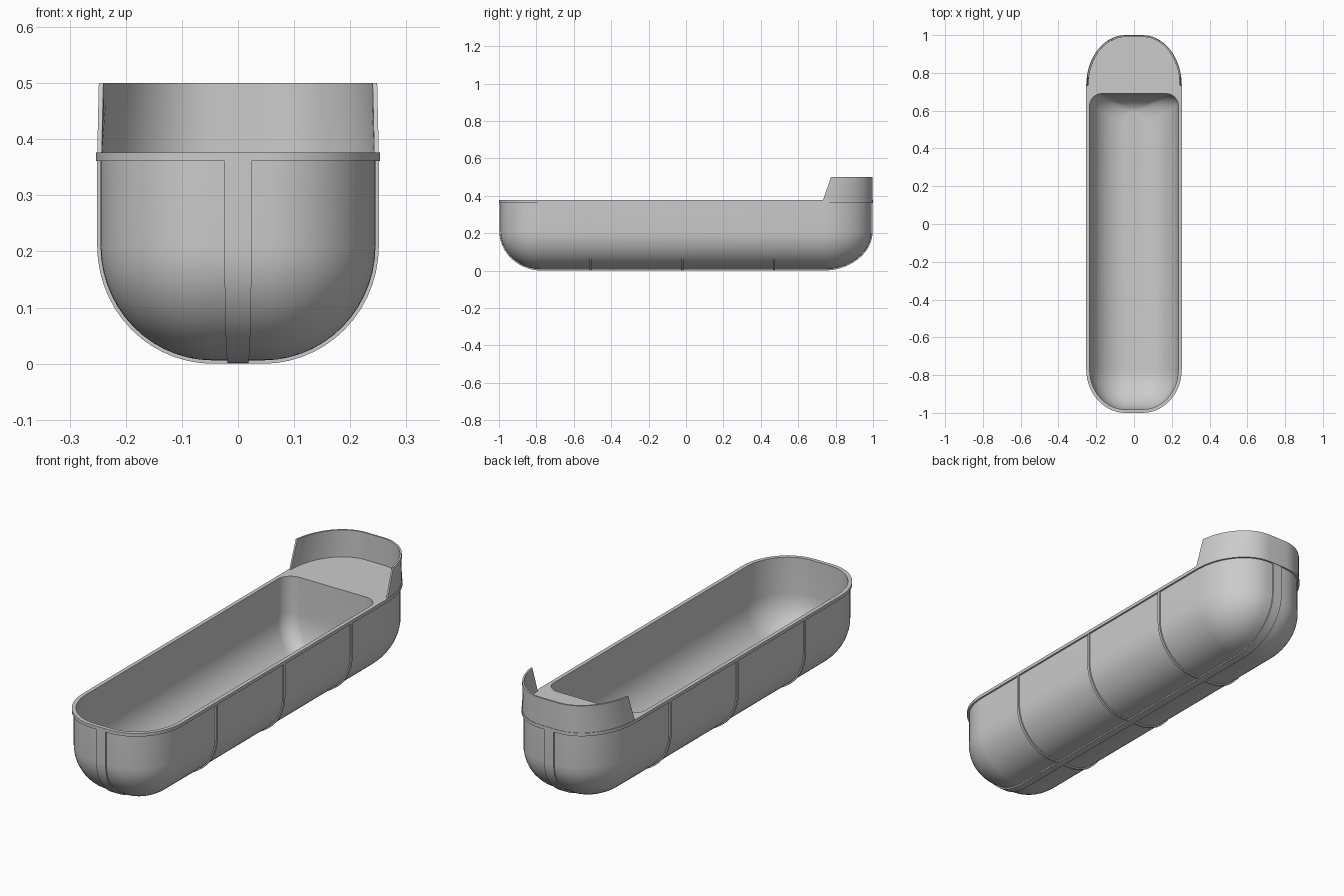
import bpy, bmesh
from math import sin, cos, pi, asin, radians

if "Cube" in bpy.data.objects:
    bpy.data.objects.remove(bpy.data.objects["Cube"])

N = 14  # segments per rounded corner


def finish(name, rings, closed_ring=True, closed_loft=False, caps=True):
    """Skin a list of equal-length point rings into an object."""
    bm = bmesh.new()
    vs = [[bm.verts.new(p) for p in r] for r in rings]
    n = len(rings[0])
    for i in range(len(vs) if closed_loft else len(vs) - 1):
        a, b = vs[i], vs[(i + 1) % len(vs)]
        for j in range(n if closed_ring else n - 1):
            k = (j + 1) % n
            bm.faces.new((a[j], a[k], b[k], b[j]))
    if caps:
        bm.faces.new(vs[0][::-1])
        bm.faces.new(vs[-1])
    bmesh.ops.remove_doubles(bm, verts=bm.verts, dist=1e-5)
    bmesh.ops.recalc_face_normals(bm, faces=bm.faces)
    me = bpy.data.meshes.new(name)
    bm.to_mesh(me)
    bm.free()
    ob = bpy.data.objects.new(name, me)
    bpy.context.collection.objects.link(ob)
    bpy.ops.object.select_all(action='DESELECT')
    ob.select_set(True)
    bpy.context.view_layer.objects.active = ob
    bpy.ops.object.shade_smooth_by_angle(angle=radians(35))
    return ob


def outline(front, back, z):
    """Plan outline; front/back = (corner centre x, y, radius x, radius y)."""
    pts = []
    for q, (sx, (cx, cy, rx, ry)) in enumerate(
            [(1, back), (-1, back), (-1, front), (1, front)]):
        for i in range(N + 1):
            a = (q + i / N) * pi / 2
            pts.append((sx * cx + rx * cos(a), cy + ry * sin(a), z))
    return pts


# Hull: rounded outside, rim lip, then the hollow inside and rear deck
CX, FY, BY = 0.045, -0.77, 0.735
ZF = 0.21  # height where the bottom rounding ends


def outer(c, z, o=0.0):
    return outline((CX, FY, 0.2 * c + o, 0.222 * c + o),
                   (CX, BY, 0.2 * c + o, 0.257 * c + o), z)


def inner(c, z):
    hx = CX + 0.19 * c
    r = min(0.065, hx * 0.8)
    return outline((CX, FY, 0.19 * c, 0.212 * c),
                   (hx - r, 0.59 + 0.1 * c - r, r, r), z)


arc = [i / N * pi / 2 for i in range(N + 1)]
rings = [outer(sin(a), ZF - 0.204 * cos(a)) for a in arc]
rings += [outer(1, 0.361), outer(1, 0.361, 0.008), outer(1, 0.376, 0.008)]
rings += [inner(1, 0.376)]
rings += [inner(sin(a), ZF - 0.19 * cos(a)) for a in reversed(arc)]
finish("hull", rings)


# Raised stern wall with slanted ends
def wall(o, z):
    y0 = 0.73 + 0.045 * (z - 0.37) / 0.13
    a0 = asin(min(1, max(0, (y0 - 0.73) / (0.262 + o))))
    half = [(CX + (0.2 + o) * cos(a), 0.73 + (0.262 + o) * sin(a), z)
            for a in [a0 + (pi / 2 - a0) * i / 20 for i in range(21)]]
    return half + [(-x, y, z) for x, y, z in reversed(half)]


section = [wall(0.006, 0.37), wall(0.006, 0.5), wall(-0.002, 0.5), wall(-0.002, 0.37)]
finish("stern_wall", list(zip(*section)))


# Keel strip and ribs: thin bands following the hull skin
def band(name, path, lift, place):
    """path = (u, z, normal u, normal z, half width)."""
    rs = []
    for u, z, nu, nz, w in path:
        a = (u - 0.006 * nu, z - 0.006 * nz)
        b = (u + lift * nu, z + lift * nz)
        rs.append([place(-w, *a), place(w, *a), place(w, *b), place(-w, *b)])
    finish(name, rs)


def skin(c0, r0, c1, r1, w_top, w_bot):
    """Path down one side, underneath and up the other."""
    p = [(c0 - r0, 0.365, -1, 0, w_top)]
    for a in arc:
        p.append((c0 - r0 * cos(a), ZF - 0.204 * sin(a), -cos(a), -sin(a),
                  w_bot + (w_top - w_bot) * cos(a)))
    for a in reversed(arc):
        p.append((c1 + r1 * cos(a), ZF - 0.204 * sin(a), cos(a), -sin(a),
                  w_bot + (w_top - w_bot) * cos(a)))
    return p + [(c1 + r1, 0.365, 1, 0, w_top)]


band("keel", skin(FY, 0.222, BY, 0.257, 0.024, 0.018), 0.006,
     lambda w, u, z: (w, u, z))
for i, y in enumerate((-0.51, -0.02, 0.47)):
    band(f"rib_{i + 1}", skin(-CX, 0.2, CX, 0.2, 0.006, 0.006), 0.006,
         lambda w, u, z, y=y: (u, y + w, z))
